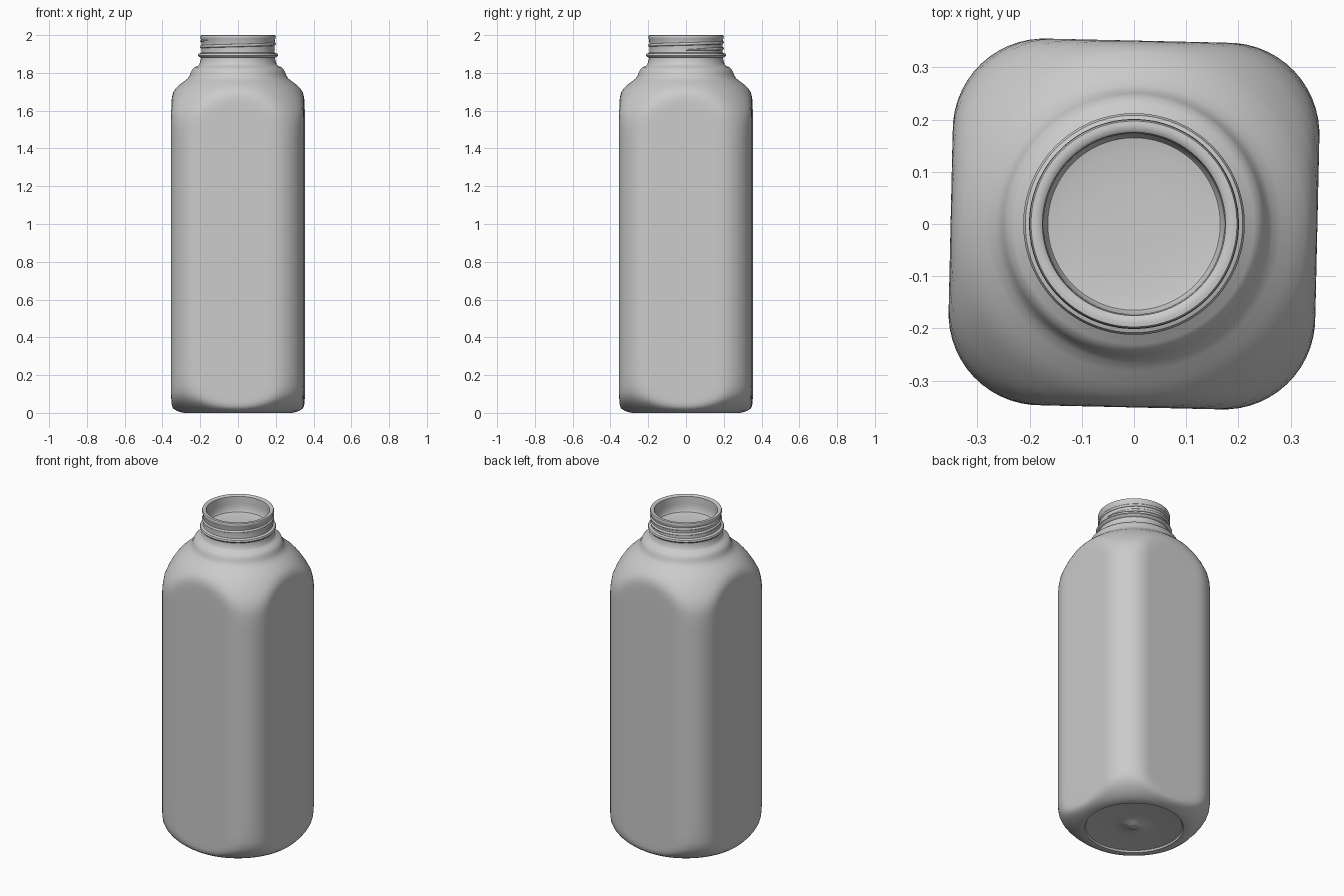
import bpy, bmesh
from math import sin, cos, pi, sqrt, radians

if "Cube" in bpy.data.objects:
    bpy.data.objects.remove(bpy.data.objects["Cube"])

SIDES = 128
HALF, CORNER = 0.351, 0.175
TILT = radians(-1.3)


def square_radius(t):
    """Distance from the axis to a rounded square in direction t."""
    x, y = sorted((abs(cos(t)), abs(sin(t))), reverse=True)
    c = HALF - CORNER
    if HALF * y / x <= c:
        return HALF / x
    d = c * (x + y)
    return d + sqrt(d * d - 2 * c * c + CORNER * CORNER)


def soft_min(a, b, p=40):
    return a * (1 + (a / b) ** p) ** (-1 / p) if a < b else b * (1 + (b / a) ** p) ** (-1 / p)


def finish(obj, angle=40):
    bpy.ops.object.select_all(action='DESELECT')
    obj.select_set(True)
    bpy.context.view_layer.objects.active = obj
    bpy.ops.object.shade_smooth_by_angle(angle=radians(angle))


def loft(name, profile):
    """Turn a (radius, z) profile, limited by the rounded square section."""
    bm = bmesh.new()
    rings = []
    for r, z in profile:
        ring = []
        for i in range(SIDES):
            t = 2 * pi * i / SIDES
            d = soft_min(r, square_radius(t))
            ring.append(bm.verts.new((d * cos(t + TILT), d * sin(t + TILT), z)))
        rings.append(ring)
    for a, b in zip(rings, rings[1:]):
        for i in range(SIDES):
            j = (i + 1) % SIDES
            bm.faces.new((a[i], a[j], b[j], b[i]))
    bm.faces.new(rings[0][::-1])
    bm.faces.new(rings[-1])
    bmesh.ops.recalc_face_normals(bm, faces=bm.faces)
    me = bpy.data.meshes.new(name)
    bm.to_mesh(me)
    bm.free()
    obj = bpy.data.objects.new(name, me)
    bpy.context.collection.objects.link(obj)
    finish(obj)
    return obj


# Underside: moulding dimple, shallow recess and standing rim
base = [(0.012, 0.008), (0.03, 0.008), (0.042, 0.018), (0.12, 0.018),
        (0.25, 0.013), (0.268, 0.011), (0.274, 0.001), (0.285, 0.0)]
# Rounded foot blending from circle to square
foot = [(0.305, 0.004), (0.325, 0.011), (0.345, 0.022), (0.365, 0.036),
        (0.385, 0.054), (0.405, 0.076), (0.425, 0.105), (0.45, 0.145), (0.5, 0.2)]
# Straight square walls
walls = [(0.9, 0.3 + 0.1 * i) for i in range(12)]
# Domed shoulder
shoulder = [(0.5, 1.46), (0.455, 1.52), (0.43, 1.56), (0.412, 1.6), (0.388, 1.64),
            (0.368, 1.67), (0.346, 1.7), (0.328, 1.72), (0.306, 1.74),
            (0.282, 1.758), (0.265, 1.772), (0.255, 1.787)]
# Collar step, neck grooves, bead and lip
neck = [(0.25, 1.803), (0.243, 1.818), (0.23, 1.83), (0.212, 1.838), (0.204, 1.846),
        (0.201, 1.86), (0.196, 1.873), (0.197, 1.881), (0.208, 1.886),
        (0.212, 1.893), (0.208, 1.902), (0.194, 1.907), (0.193, 1.92),
        (0.195, 1.975), (0.199, 1.983), (0.2, 1.992), (0.197, 1.999),
        (0.19, 2.0), (0.18, 1.999), (0.175, 1.994)]
# Closed inside of the mouth
inside = [(0.173, 1.95), (0.172, 1.915), (0.165, 1.903), (0.14, 1.898),
          (0.08, 1.896), (0.02, 1.895)]
loft("bottle", base + foot + walls + shoulder + neck + inside)

# Screw thread around the neck
cu = bpy.data.curves.new("screw_thread", 'CURVE')
cu.dimensions = '3D'
cu.bevel_depth = 0.008
cu.bevel_resolution = 2
cu.use_fill_caps = True
N = 150
sp = cu.splines.new('POLY')
sp.points.add(N)
for i, p in enumerate(sp.points):
    f = i / N
    t = 2 * pi * 1.6 * f
    fade = min(1, f * 12, (1 - f) * 12)
    p.co = (0.193 * cos(t), 0.193 * sin(t), 1.922 + 0.05 * f, 1)
    p.radius = 0.3 + 0.7 * fade
thread = bpy.data.objects.new("screw_thread", cu)
bpy.context.collection.objects.link(thread)
bpy.ops.object.select_all(action='DESELECT')
thread.select_set(True)
bpy.context.view_layer.objects.active = thread
bpy.ops.object.convert(target='MESH')
finish(bpy.context.view_layer.objects.active, 60)
